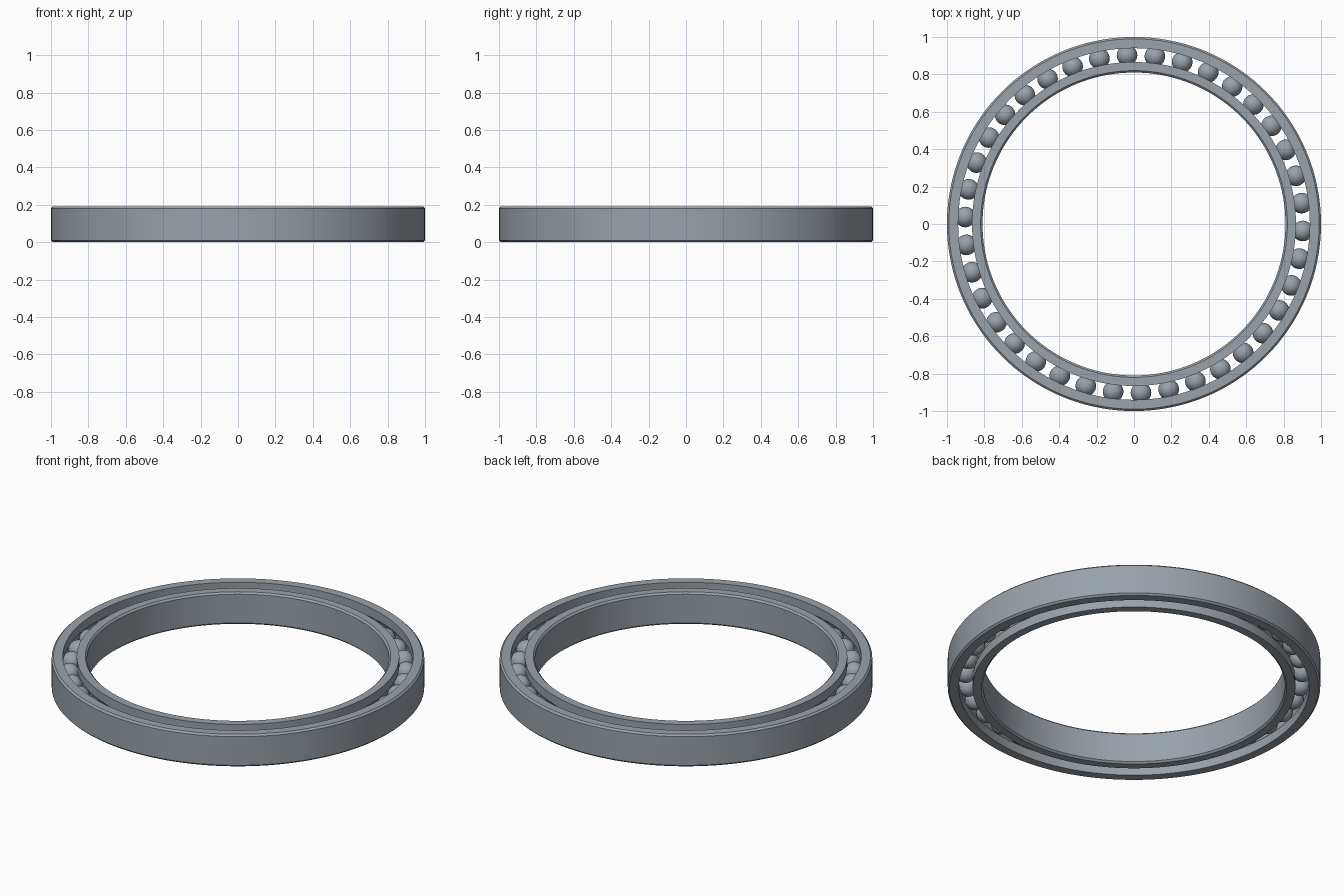
import bpy, bmesh, math
from mathutils import Matrix, Vector

cube = bpy.data.objects.get("Cube")
if cube:
    bpy.data.objects.remove(cube, do_unlink=True)

HEIGHT = 0.19
MID = HEIGHT / 2
PITCH = 0.903        # radius of the ball circle
BALL_R = 0.055
BALLS = 38
SEGMENTS = 144
CHAMFER = 0.01

steel = bpy.data.materials.new("steel grey")
steel.use_nodes = True
colour = (0.32, 0.36, 0.40, 1)
steel.diffuse_color = colour
steel.node_tree.nodes["Principled BSDF"].inputs["Base Color"].default_value = colour


def finish(name, bm):
    """Turn a bmesh into a smooth steel object."""
    bmesh.ops.recalc_face_normals(bm, faces=bm.faces)
    mesh = bpy.data.meshes.new(name)
    bm.to_mesh(mesh)
    bm.free()
    mesh.materials.append(steel)
    obj = bpy.data.objects.new(name, mesh)
    bpy.context.collection.objects.link(obj)
    bpy.ops.object.select_all(action="DESELECT")
    obj.select_set(True)
    bpy.context.view_layer.objects.active = obj
    bpy.ops.object.shade_smooth_by_angle(angle=math.radians(30))
    return obj


def race(name, plain_r, track_r):
    """Ring with a chamfered plain wall and a ball groove in the track wall."""
    side = 1 if track_r > PITCH else -1
    groove_r = BALL_R + 0.001
    half = math.acos(abs(track_r - PITCH) / groove_r)
    profile = [(track_r, 0)]
    for i in range(11):
        a = half * (i / 5 - 1)
        profile.append((PITCH + side * groove_r * math.cos(a),
                        MID + groove_r * math.sin(a)))
    profile += [(track_r, HEIGHT),
                (plain_r - side * CHAMFER, HEIGHT),
                (plain_r, HEIGHT - CHAMFER),
                (plain_r, CHAMFER),
                (plain_r - side * CHAMFER, 0)]
    bm = bmesh.new()
    verts = [bm.verts.new((r, 0, z)) for r, z in profile]
    edges = [bm.edges.new((v, verts[i - 1])) for i, v in enumerate(verts)]
    bmesh.ops.spin(bm, geom=verts + edges, cent=(0, 0, 0), axis=(0, 0, 1),
                   angle=math.tau, steps=SEGMENTS, use_merge=True)
    bmesh.ops.remove_doubles(bm, verts=bm.verts, dist=0.00001)
    return finish(name, bm)


# Races
race("outer_race", 1.0, 0.94)
race("inner_race", 0.81, 0.866)

# Ring of balls
bm = bmesh.new()
for i in range(BALLS):
    a = math.tau * (i - 0.25) / BALLS
    centre = Vector((PITCH * math.cos(a), PITCH * math.sin(a), MID))
    bmesh.ops.create_uvsphere(bm, u_segments=32, v_segments=16, radius=BALL_R,
                              matrix=Matrix.Translation(centre))
finish("balls", bm)
